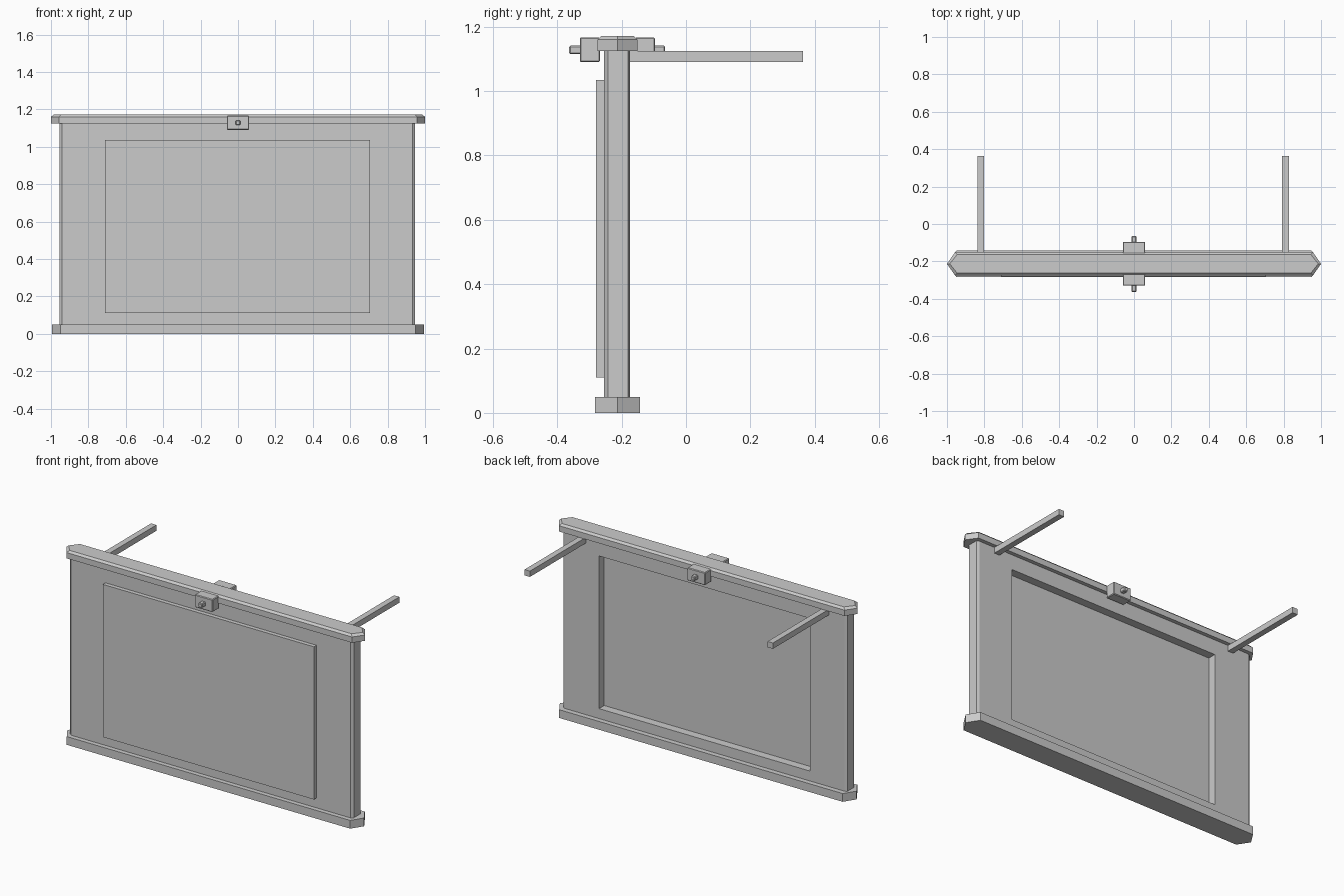
import bpy
import bmesh
from mathutils import Vector

cube = bpy.data.objects.get("Cube")
if cube:
    bpy.data.objects.remove(cube, do_unlink=True)

grey = bpy.data.materials.new("light grey")
grey.use_nodes = True
colour = (0.6, 0.6, 0.6, 1)
grey.diffuse_color = colour
grey.node_tree.nodes["Principled BSDF"].inputs["Base Color"].default_value = colour


def finish(name, bm, bevel=0):
    bmesh.ops.recalc_face_normals(bm, faces=bm.faces)
    mesh = bpy.data.meshes.new(name)
    bm.to_mesh(mesh)
    bm.free()
    mesh.materials.append(grey)
    obj = bpy.data.objects.new(name, mesh)
    bpy.context.collection.objects.link(obj)
    if bevel:
        mod = obj.modifiers.new("bevel", 'BEVEL')
        mod.width = bevel
        mod.segments = 1
    return obj


def loft(rings):
    """Join closed (points, z) outlines into a capped solid."""
    bm = bmesh.new()
    loops = [[bm.verts.new((x, y, z)) for x, y in pts] for pts, z in rings]
    for low, high in zip(loops, loops[1:]):
        for i in range(len(low)):
            j = (i + 1) % len(low)
            bm.faces.new((low[i], low[j], high[j], high[i]))
    bm.faces.new(loops[0][::-1])
    bm.faces.new(loops[-1])
    return bm


def box(name, lo, hi, bevel=0):
    x0, y0, z0 = lo
    x1, y1, z1 = hi
    pts = [(x0, y0), (x1, y0), (x1, y1), (x0, y1)]
    return finish(name, loft([(pts, z0), (pts, z1)]), bevel)


MID = -0.213  # centre line of the rails


def rail_outline(half, tip, shoulder):
    return [(-tip, MID), (-shoulder, MID - half), (shoulder, MID - half),
            (tip, MID), (shoulder, MID + half), (-shoulder, MID + half)]


# Bottom rail with pointed ends
foot = rail_outline(0.07, 0.995, 0.95)
finish("bottom_rail", loft([(foot, 0), (foot, 0.05)]))

# Top rail with a chamfered upper edge
head = rail_outline(0.062, 1.0, 0.957)
head_top = rail_outline(0.05, 0.985, 0.945)
finish("top_rail", loft([(head, 1.125), (head, 1.16), (head_top, 1.172)]))

# Main panel with narrow vertical chamfers
left, right, front, back = -0.955, 0.947, -0.255, -0.174
cx, cy = 0.015, 0.012
outline = [(left + cx, front), (right - cx, front), (right, front + cy),
           (right, back - cy / 2), (right - cx, back), (left + cx, back),
           (left, back - cy / 2), (left, front + cy)]
bm = loft([(outline, 0.05), (outline, 1.125)])

# Screen area: raised on the front, recessed on the back
sx0, sx1, sz0, sz1 = -0.71, 0.705, 0.11, 1.035
for co, no in (((sx0, 0, 0), (1, 0, 0)), ((sx1, 0, 0), (1, 0, 0)),
               ((0, 0, sz0), (0, 0, 1)), ((0, 0, sz1), (0, 0, 1))):
    bmesh.ops.bisect_plane(bm, geom=bm.verts[:] + bm.edges[:] + bm.faces[:],
                           plane_co=co, plane_no=no)
bmesh.ops.recalc_face_normals(bm, faces=bm.faces)


def in_screen(face):
    c = face.calc_center_median()
    return abs(face.normal.y) > 0.9 and sx0 < c.x < sx1 and sz0 < c.z < sz1


for face in [f for f in bm.faces if in_screen(f)]:
    shift = -0.025 if face.normal.y < 0 else -0.05
    raised = bmesh.ops.extrude_discrete_faces(bm, faces=[face])["faces"][0]
    bmesh.ops.translate(bm, verts=raised.verts, vec=Vector((0, shift, 0)))
finish("panel", bm)

# Two arms reaching back
for side, x in (("right", -0.819), ("left", 0.81)):
    box(side + "_arm", (x - 0.018, back, 1.09), (x + 0.018, 0.363, 1.125))

# Clamp blocks with small pegs, front and back of the top rail
for side, y0, y1, p0, p1 in (("front", -0.33, -0.267, -0.363, -0.325),
                             ("back", -0.158, -0.096, -0.1, -0.065)):
    box(side + "_block", (-0.06, y0, 1.09), (0.06, y1, 1.167), 0.004)
    box(side + "_peg", (-0.013, p0, 1.115), (0.013, p1, 1.141), 0.004)
